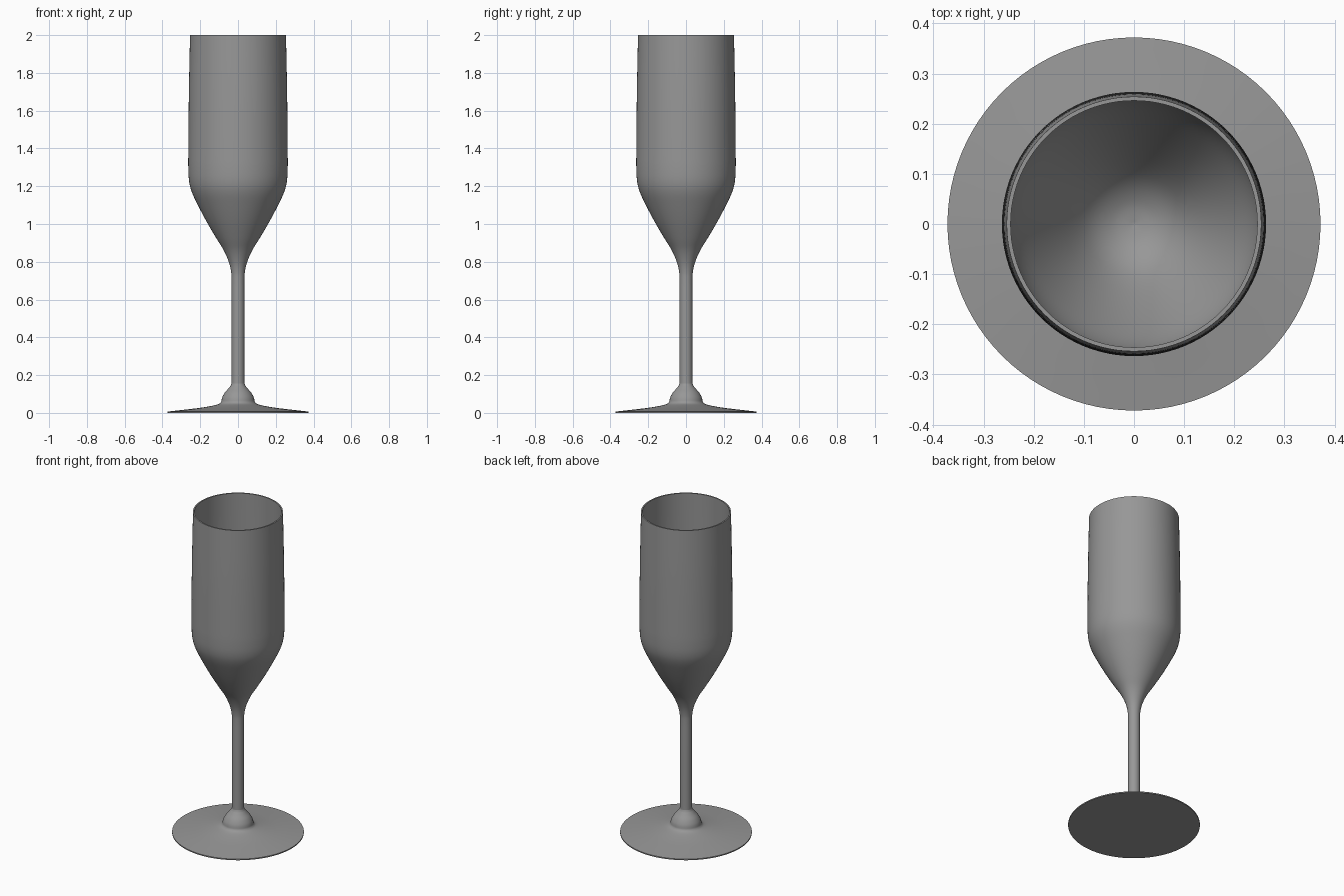
import bpy, bmesh, math
from mathutils import Vector

if "Cube" in bpy.data.objects:
    bpy.data.objects.remove(bpy.data.objects["Cube"])

SIDES = 96


def smooth_curve(points, steps=5):
    """Catmull-Rom curve through (radius, z) points."""
    p = [Vector(q) for q in points]
    p = [p[0]] + p + [p[-1]]
    out = []
    for a, b, c, d in zip(p, p[1:], p[2:], p[3:]):
        for i in range(steps):
            t = i / steps
            out.append(0.5 * (2 * b + (c - a) * t + (2 * a - 5 * b + 4 * c - d) * t ** 2
                              + (3 * b - a - 3 * c + d) * t ** 3))
    return out + [p[-1]]


def lathe(name, profile, material):
    bm = bmesh.new()
    verts = [bm.verts.new((max(r, 0), 0, z)) for r, z in profile]
    edges = [bm.edges.new(pair) for pair in zip(verts, verts[1:])]
    bmesh.ops.spin(bm, geom=verts + edges, cent=(0, 0, 0), axis=(0, 0, 1),
                   angle=math.tau, steps=SIDES)
    bmesh.ops.remove_doubles(bm, verts=bm.verts, dist=0.0001)
    bmesh.ops.recalc_face_normals(bm, faces=bm.faces)
    mesh = bpy.data.meshes.new(name)
    bm.to_mesh(mesh)
    bm.free()
    mesh.materials.append(material)
    obj = bpy.data.objects.new(name, mesh)
    bpy.context.collection.objects.link(obj)
    bpy.context.view_layer.objects.active = obj
    obj.select_set(True)
    bpy.ops.object.shade_smooth_by_angle(angle=math.radians(45))
    obj.select_set(False)
    return obj


grey = bpy.data.materials.new("dark_grey")
grey.diffuse_color = (0.31, 0.31, 0.31, 1)
grey.use_nodes = True
grey.node_tree.nodes["Principled BSDF"].inputs["Base Color"].default_value = grey.diffuse_color

# Foot: flat disc whose top sweeps up towards the knob
foot = [(0, 0), (0.372, 0)] + smooth_curve(
    [(0.372, 0.007), (0.30, 0.015), (0.20, 0.027), (0.13, 0.039), (0.10, 0.048), (0.09, 0.057)])

# Knob: small dome under the stem
knob = smooth_curve([(0.088, 0.062), (0.083, 0.083), (0.07, 0.107), (0.052, 0.128), (0.039, 0.144)])

# Stem and outside of the bowl
outside = smooth_curve(
    [(0.035, 0.155), (0.034, 0.18), (0.034, 0.58), (0.034, 0.70), (0.037, 0.75), (0.049, 0.80),
     (0.075, 0.86), (0.115, 0.925), (0.165, 1.01), (0.21, 1.095), (0.243, 1.165), (0.258, 1.22),
     (0.263, 1.29), (0.263, 1.40), (0.260, 1.70), (0.254, 2.0)])

# Inside of the bowl, from the rim down to the rounded bottom
inside = smooth_curve(
    [(0.246, 2.0), (0.251, 1.70), (0.254, 1.40), (0.254, 1.29), (0.25, 1.225), (0.235, 1.17),
     (0.202, 1.10), (0.157, 1.018), (0.115, 0.952), (0.08, 0.912), (0.04, 0.888), (0, 0.88)])

lathe("flute_glass", foot + knob + outside + inside, grey)
